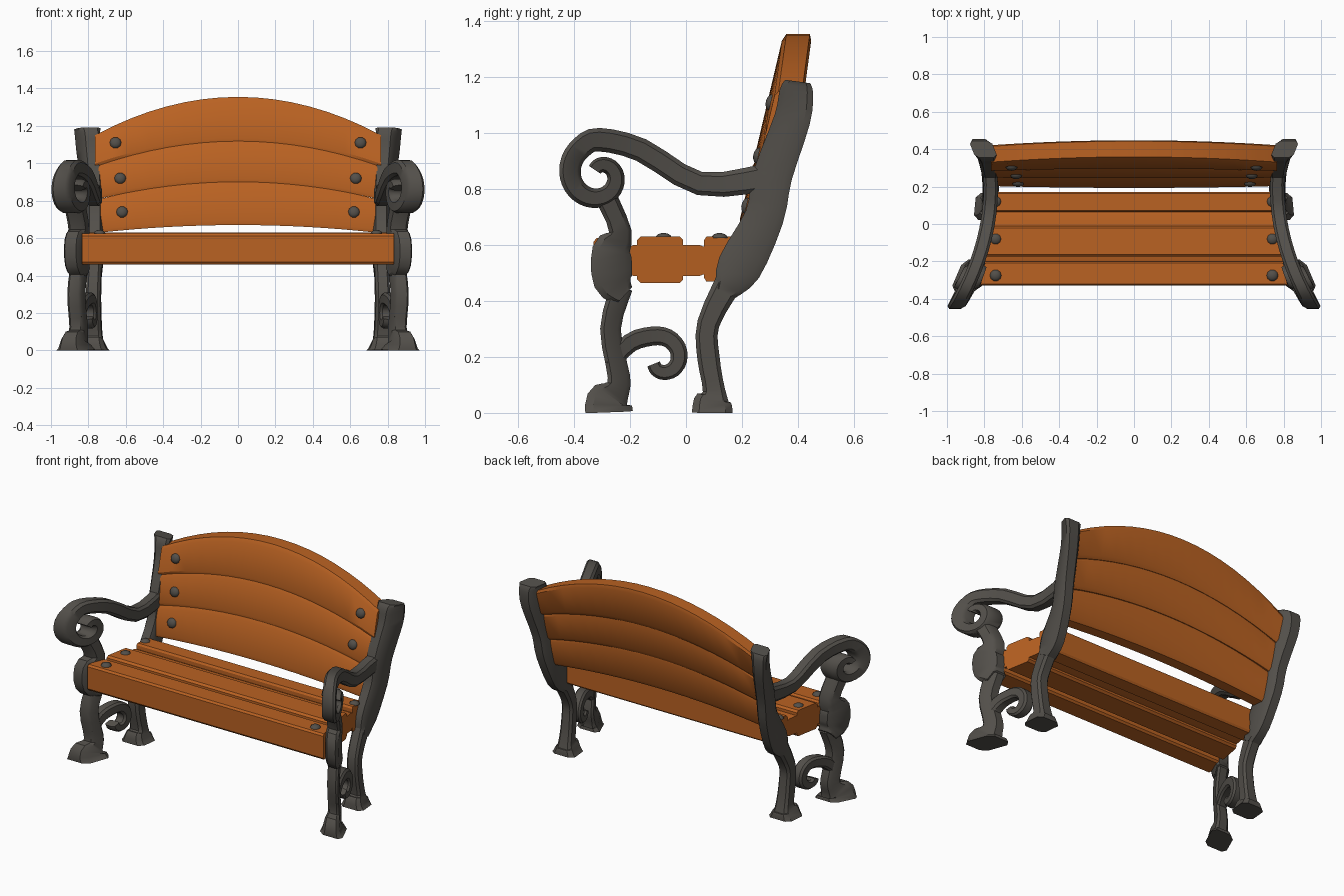
import bpy, bmesh, math
from mathutils import Vector
from mathutils.geometry import interpolate_bezier

if "Cube" in bpy.data.objects:
    bpy.data.objects.remove(bpy.data.objects["Cube"], do_unlink=True)


def material(name, red, green, blue):
    mat = bpy.data.materials.new(name)
    mat.use_nodes = True
    mat.diffuse_color = (red, green, blue, 1)
    shader = mat.node_tree.nodes["Principled BSDF"]
    shader.inputs["Base Color"].default_value = mat.diffuse_color
    return mat


wood = material("orange_wood", 0.49, 0.122, 0.016)
iron = material("dark_iron", 0.085, 0.078, 0.068)


def loft(name, rings, mat, mirror=False, angle=30):
    """Skin a list of equal rings and cap both ends."""
    bm = bmesh.new()
    loops = [[bm.verts.new(point) for point in ring] for ring in rings]
    for lower, upper in zip(loops, loops[1:]):
        for i in range(len(lower)):
            bm.faces.new((lower[i - 1], lower[i], upper[i], upper[i - 1]))
    bm.faces.new(loops[0])
    bm.faces.new(loops[-1])
    bmesh.ops.recalc_face_normals(bm, faces=bm.faces)
    mesh = bpy.data.meshes.new(name)
    bm.to_mesh(mesh)
    bm.free()
    mesh.materials.append(mat)
    part = bpy.data.objects.new(name, mesh)
    bpy.context.collection.objects.link(part)
    if mirror:
        part.modifiers.new("mirror", 'MIRROR')
    bpy.ops.object.select_all(action='DESELECT')
    part.select_set(True)
    bpy.context.view_layer.objects.active = part
    bpy.ops.object.shade_smooth_by_angle(angle=math.radians(angle))


def chamfered(corner):
    """Square from -1 to 1 with cut corners."""
    half = [(1, corner), (corner, 1), (-corner, 1), (-1, corner)]
    return half + [(-u, -v) for u, v in half]


def mix(start, end, factor):
    return start + (end - start) * factor


def smooth_path(points):
    """Round a path through its points."""
    points = [Vector(point) for point in points]
    padded = [points[0], *points, points[-1]]
    path = points[:1]
    for before, a, b, after in zip(padded, padded[1:], padded[2:], padded[3:]):
        path += interpolate_bezier(a, a + (b - before) / 6, b - (after - a) / 6, b, 4)[1:]
    return path


def spiral(centre, radii, angles, sizes, count):
    """Path points (y, z, half height) that wind inwards."""
    points = []
    for i in range(count):
        t = i / (count - 1)
        radius, turn = mix(*radii, t), math.radians(mix(*angles, t))
        points.append((centre[0] + radius * math.cos(turn),
                       centre[1] + radius * math.sin(turn), mix(*sizes, t)))
    return points


def flare(y):
    """Sideways position of the iron frames, splayed to front and back."""
    return 0.765 + (0.45 if y < 0.2 else 1) * (y - 0.2) ** 2


def iron_bar(name, points, thickness, ease=1):
    """Bar along (y, z, half height) points, following the flare, mirrored."""
    path = smooth_path(points)
    last = len(path) - 1
    rings = []
    for i, (y, z, size) in enumerate(path):
        step = path[min(i + 1, last)] - path[max(i - 1, 0)]
        along_y, along_z = step.xy.normalized()
        half = mix(*thickness, (i / last) ** ease)
        ring = []
        for u, v in chamfered(0.65):
            side_y = y - along_z * u * size
            side_z = max(z + along_y * u * size, 0)
            ring.append((flare(side_y) + v * half, side_y, side_z))
        rings.append(ring)
    loft(name, rings, iron, mirror=True, angle=35)


# Iron side frames
iron_bar("back_post", [(0.14, 0.43, 0.04), (0.19, 0.52, 0.08), (0.28, 0.7, 0.07),
                       (0.31, 0.85, 0.07), (0.38, 1.05, 0.065), (0.395, 1.15, 0.06),
                       (0.4, 1.185, 0.045)],
         thickness=(0.042, 0.06), ease=3)
iron_bar("rear_leg", [(0.16, 0.48, 0.05), (0.08, 0.32, 0.04), (0.08, 0.2, 0.04),
                      (0.1, 0.08, 0.04), (0.095, 0.045, 0.066), (0.094, 0, 0.073)],
         thickness=(0.038, 0.08), ease=4)
iron_bar("front_leg", [(-0.23, 0.45, 0.04), (-0.27, 0.3, 0.037), (-0.24, 0.13, 0.04),
                       (-0.25, 0.08, 0.05), (-0.275, 0.045, 0.08), (-0.275, 0, 0.085)],
         thickness=(0.038, 0.08), ease=4)
iron_bar("front_support", [(-0.22, 0.42, 0.04), (-0.26, 0.47, 0.07), (-0.265, 0.58, 0.07),
                           (-0.235, 0.65, 0.04), (-0.29, 0.78, 0.04)],
         thickness=(0.046, 0.046))
iron_bar("armrest_scroll",
         [(0.28, 0.84, 0.05), (0.05, 0.82, 0.042), (-0.16, 0.94, 0.042)]
         + spiral(centre=(-0.31, 0.85), radii=(0.127, 0.025), angles=(90, 490),
                  sizes=(0.042, 0.025), count=14),
         thickness=(0.037, 0.068))
iron_bar("lower_curl",
         [(-0.27, 0.17, 0.025), (-0.2, 0.25, 0.034)]
         + spiral(centre=(-0.09, 0.19), radii=(0.09, 0.03), angles=(110, -150),
                  sizes=(0.034, 0.024), count=8),
         thickness=(0.034, 0.034))


def lean(z, across):
    """Depth of the reclined, slightly bowed backrest front."""
    return 0.03 + 0.235 * z + 0.02 * across ** 2


def back_slat(name, half, depth, top, bottom):
    """Arched board; each edge is (height at the ends, rise in the middle)."""
    rings = []
    for i in range(17):
        across = i / 8 - 1
        high, low = (end + rise * (1 - across ** 2) for end, rise in (top, bottom))
        ring = []
        for u, v in chamfered(0.8):
            z = mix(low, high, (v + 1) / 2)
            ring.append((across * half, lean(z, across) + depth * (u + 1) / 2, z))
        rings.append(ring)
    loft(name, rings, wood)


# Backrest
back_slat("top_back_slat", 0.765, 0.105, top=(1.15, 0.205), bottom=(0.98, 0.13))
back_slat("middle_back_slat", 0.745, 0.095, top=(0.99, 0.135), bottom=(0.81, 0.085))
back_slat("lower_back_slat", 0.735, 0.085, top=(0.81, 0.095), bottom=(0.63, 0.04))


def seat_slat(name, front, rear, low, high):
    """Long board whose ends follow the splay of the frames."""
    rings = []
    for side in (-1, 1):
        ring = []
        for u, v in chamfered(0.85):
            y = mix(front, rear, (u + 1) / 2)
            ring.append((side * (0.775 - 0.18 * y), y, mix(low, high, (v + 1) / 2)))
        rings.append(ring)
    loft(name, rings, wood)


# Seat
seat_slat("front_seat_slat", -0.33, -0.2, 0.46, 0.625)
seat_slat("middle_seat_slat", -0.175, -0.01, 0.465, 0.63)
seat_slat("seat_filler_slat", -0.21, 0.07, 0.49, 0.6)
seat_slat("rear_seat_slat", 0.065, 0.17, 0.47, 0.63)


def bolt(name, spot, axis):
    """Domed bolt head on both ends of a slat."""
    facing = Vector(axis).to_track_quat('Z', 'Y')
    rings = []
    for level in range(4):
        tilt = level * math.pi / 7
        ring = []
        for k in range(10):
            turn = k * math.tau / 10
            offset = Vector((math.cos(turn) * math.cos(tilt),
                             math.sin(turn) * math.cos(tilt), math.sin(tilt) * 0.6))
            ring.append(Vector(spot) + facing @ (offset * 0.031))
        rings.append(ring)
    loft(name, rings, iron, mirror=True, angle=50)


# Bolts
for row, x, z in (("top", 0.655, 1.11), ("middle", 0.63, 0.92), ("lower", 0.62, 0.74)):
    bolt(row + "_back_bolt", (x, lean(z, 0.8), z), axis=(0, -1, 0.235))
for row, y in (("front", -0.275), ("middle", -0.08), ("rear", 0.12)):
    bolt(row + "_seat_bolt", (0.74, y, 0.625), axis=(0, 0, 1))
